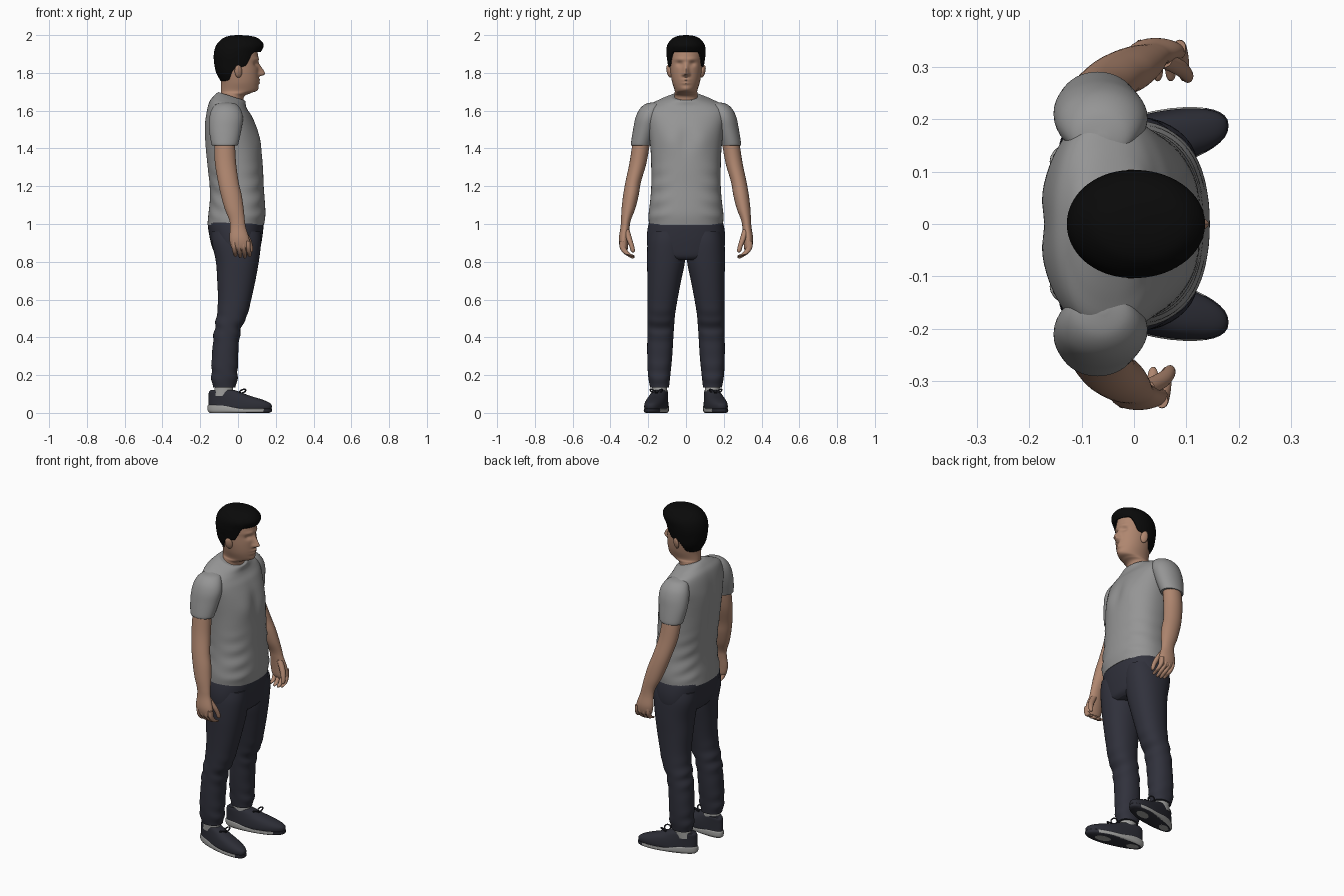
import bpy, bmesh, math
from mathutils import Vector

cube = bpy.data.objects.get("Cube")
if cube:
    bpy.data.objects.remove(cube, do_unlink=True)


def material(name, r, g, b):
    mat = bpy.data.materials.new(name)
    mat.use_nodes = True
    mat.diffuse_color = (r, g, b, 1)
    bsdf = mat.node_tree.nodes["Principled BSDF"]
    bsdf.inputs["Base Color"].default_value = (r, g, b, 1)
    bsdf.inputs["Roughness"].default_value = 0.8
    return mat


skin = material("skin", .43, .24, .16)
hair_black = material("hair black", .003, .003, .003)
shirt_grey = material("shirt grey", .3, .3, .3)
trouser_navy = material("trouser navy", .03, .031, .045)
shoe_navy = material("shoe navy", .025, .026, .036)
sole_grey = material("sole grey", .36, .36, .35)


def ramp(a, b, t):
    """Smooth step from 0 at a to 1 at b."""
    t = min(1, max(0, (t - a) / (b - a)))
    return t * t * (3 - 2 * t)


def bump(t, centre, width):
    return math.exp(-((t - centre) / width) ** 2)


def spline(rows, u):
    """Catmull-Rom sample of the section table at row position u."""
    i = min(int(u), len(rows) - 2)
    t = u - i
    a, b, c, d = (rows[min(max(k, 0), len(rows) - 1)] for k in range(i - 1, i + 3))
    return [q + t / 2 * (r - p + t * (2 * p - 5 * q + 4 * r - s + t * (3 * (q - r) + s - p)))
            for p, q, r, s in zip(a, b, c, d)]


def finish(obj):
    bpy.ops.object.select_all(action="DESELECT")
    obj.select_set(True)
    bpy.context.view_layer.objects.active = obj
    bpy.ops.object.shade_smooth_by_angle(angle=math.radians(50))
    return obj


def loft(name, rows, mats, side=1, sides=40, steps=6, power=2.0, shape=None, start=None, rule=None):
    """Skin over level sections given as (z, back x, front x, centre y, half width)."""
    bm = bmesh.new()
    last = len(rows) - 1
    count = last * steps
    rings = []
    for j in range(count + 1):
        ring = []
        for k in range(sides):
            a = math.tau * k / sides
            c, s = math.cos(a), math.sin(a)
            low = start(c) if start else 0
            z, x0, x1, yc, hw = spline(rows, low + (last - low) * j / count)
            px = math.copysign(abs(c) ** (2 / power), c)
            py = math.copysign(abs(s) ** (2 / power), s)
            v = Vector(((x0 + x1) / 2 + px * (x1 - x0) / 2, yc + py * hw, z))
            if shape:
                shape(v)
            v.y *= side
            ring.append(bm.verts.new(v))
        rings.append(ring)
    for lower, upper in zip(rings, rings[1:]):
        for k in range(sides):
            n = (k + 1) % sides
            bm.faces.new((lower[k], lower[n], upper[n], upper[k]))
    if not start:
        bm.faces.new(rings[0])
    bm.faces.new(rings[-1])
    bmesh.ops.recalc_face_normals(bm, faces=bm.faces)
    if rule:
        for f in bm.faces:
            f.material_index = rule(f.calc_center_median(), f.normal)
    mesh = bpy.data.meshes.new(name)
    bm.to_mesh(mesh)
    bm.free()
    for m in mats:
        mesh.materials.append(m)
    obj = bpy.data.objects.new(name, mesh)
    bpy.context.collection.objects.link(obj)
    return finish(obj)


# Head and neck: the face is pushed out and in on the front of the loft
def face(v):
    if v.x < .03:
        return
    y, z = abs(v.y), v.z
    v.x += .034 * bump(y, 0, .013) * ramp(1.778, 1.793, z) * (1 - ramp(1.79, 1.865, z))
    v.x += .010 * bump(y, .014, .008) * bump(z, 1.792, .01)
    v.x -= .012 * bump(y, .034, .017) * bump(z, 1.848, .013)
    v.x += .006 * bump(y, .03, .03) * bump(z, 1.872, .01)
    v.x += .009 * bump(y, 0, .022) * (bump(z, 1.763, .007) + bump(z, 1.746, .007))
    v.x += .006 * bump(y, 0, .025) * bump(z, 1.715, .014)


loft("head", [(1.6, -.11, .03, 0, .075), (1.67, -.09, .03, 0, .062), (1.692, -.09, .065, 0, .061),
              (1.708, -.09, .098, 0, .06), (1.75, -.09, .108, 0, .073), (1.8, -.1, .11, 0, .082),
              (1.85, -.11, .108, 0, .086), (1.9, -.11, .105, 0, .088), (1.95, -.1, .09, 0, .078),
              (1.98, -.05, .05, 0, .04)], [skin], sides=96, steps=8, shape=face)


# Hair cap: its lower edge follows a hairline set by direction
def hairline(c):
    back = .2 + 1.3 * ramp(-.5, 0, c)
    return back + .2 * ramp(.1, .4, c) + 1.55 * ramp(.42, .75, c)


hair = loft("hair", [(1.75, -.088, .06, 0, .062), (1.8, -.115, .09, 0, .088), (1.85, -.126, .105, 0, .097),
                     (1.9, -.128, .116, 0, .103), (1.945, -.116, .136, 0, .1), (1.98, -.085, .112, 0, .075),
                     (1.995, -.05, .07, 0, .045), (2, -.01, .01, 0, .008)],
            [hair_black], sides=80, start=hairline)
shell = hair.modifiers.new("thickness", "SOLIDIFY")
shell.thickness, shell.offset = .016, -1


# Shirt body: tilted collar, chest, spine groove and soft folds
def drape(v):
    v.z -= (v.x + .04) * .32 * ramp(1.56, 1.67, v.z)
    y = abs(v.y)
    if v.x > 0:
        v.x += .008 * bump(y, .085, .05) * bump(v.z, 1.44, .06)
        v.x -= .007 * bump(y, 0, .03) * bump(v.z, 1.45, .08)
    else:
        v.x += .014 * bump(y, 0, .035) * bump(v.z, 1.4, .15)
    fold = math.sin(v.z * 75 + y * 28 + v.x * 12) * ramp(.05, .16, y)
    v.x += .004 * fold * (1 - ramp(1.2, 1.36, v.z)) * ramp(1, 1.06, v.z)


loft("shirt_body", [(.995, -.162, .138, 0, .196), (1.05, -.157, .145, 0, .198), (1.12, -.15, .142, 0, .19),
                    (1.2, -.152, .136, 0, .184), (1.3, -.165, .132, 0, .184), (1.4, -.176, .124, 0, .188),
                    (1.5, -.18, .104, 0, .2), (1.57, -.172, .075, 0, .212), (1.62, -.155, .052, 0, .198),
                    (1.65, -.13, .042, 0, .145), (1.675, -.107, .04, 0, .086), (1.678, -.098, .033, 0, .074)],
     [shirt_grey], sides=72, power=2.25, shape=drape)

# Hips
loft("trouser_hips", [(.81, -.09, .09, 0, .12), (.83, -.115, .108, 0, .185), (.88, -.138, .12, 0, .204),
                      (.94, -.152, .13, 0, .207), (1, -.16, .135, 0, .198), (1.03, -.15, .125, 0, .185)],
     [trouser_navy], sides=56, power=2.3)


def trouser_folds(v):
    wave = math.sin(v.z * 80 + v.x * 25)
    v.x += .004 * wave * (bump(v.z, .45, .08) + bump(v.z, .2, .06))


for label, side in (("left", 1), ("right", -1)):
    # The left arm hangs a little further forward
    def swing(v):
        if side > 0:
            v.x += .034 * (1 - ramp(.92, 1.42, v.z))

    def toe_out(v):
        v.y *= .86 + .16 * ramp(-.16, .08, v.x)
        v.y += .152 + .2 * v.x

    def sole_wedge(v):
        v.z *= 1 - .45 * ramp(-.1, .03, v.x)
        toe_out(v)

    loft(label + "_sleeve", [(1.415, -.136, -.003, .237, .052), (1.43, -.142, .003, .236, .055),
                             (1.5, -.153, .018, .218, .062), (1.56, -.152, .026, .202, .066),
                             (1.605, -.14, .015, .188, .06), (1.635, -.115, -.01, .17, .045),
                             (1.645, -.07, -.05, .16, .01)], [shirt_grey], side)
    loft(label + "_arm", [(.855, -.01, .045, .322, .008), (.875, -.035, .064, .328, .021),
                          (.92, -.045, .06, .33, .026), (.98, -.042, .042, .323, .024),
                          (1.02, -.046, .036, .318, .026), (1.08, -.07, .03, .305, .036),
                          (1.15, -.09, .02, .292, .041), (1.22, -.105, .004, .28, .041),
                          (1.32, -.122, -.01, .255, .045), (1.42, -.125, -.016, .238, .046),
                          (1.5, -.115, -.02, .225, .045)], [skin], side, shape=swing)

    # Curled fingers and thumb
    for i, finger in enumerate(("little", "ring", "middle", "index")):
        x = -.022 + .025 * i
        tip = .815 + .007 * abs(i - 1.6)
        loft(f"{label}_{finger}_finger",
             [(tip, x + .006, x + .01, .282, .004), (tip + .008, x - .001, x + .018, .288, .014),
              (.845, x - .005, x + .018, .314, .017), (.875, x - .011, x + .014, .335, .016),
              (.91, x - .012, x + .012, .338, .014)], [skin], side, 16, 5, shape=swing)
    loft(label + "_thumb", [(.85, .067, .071, .28, .004), (.857, .059, .079, .281, .011),
                            (.885, .052, .078, .288, .013), (.92, .035, .068, .3, .015),
                            (.97, .005, .04, .315, .016)], [skin], side, 16, 5, shape=swing)

    # Trouser leg
    loft(label + "_trouser_leg", [(.135, -.133, -.012, .14, .05), (.2, -.141, -.002, .142, .059),
                                  (.3, -.138, 0, .139, .066), (.4, -.13, .008, .136, .069),
                                  (.46, -.122, .022, .134, .071), (.52, -.112, .05, .131, .073),
                                  (.6, -.106, .07, .124, .079), (.7, -.11, .092, .115, .089),
                                  (.8, -.117, .11, .106, .1), (.9, -.138, .122, .104, .1),
                                  (.96, -.14, .12, .104, .09)],
         [trouser_navy], side, power=2.2, shape=trouser_folds)

    # Sock, shoe upper and sole with a dark tread and two pale pads
    loft(label + "_sock", [(.09, -.13, -.02, .138, .038), (.15, -.12, -.03, .14, .04)], [sole_grey], side)
    loft(label + "_shoe_upper", [(.012, -.155, .17, 0, .05), (.03, -.157, .179, 0, .054),
                                 (.05, -.156, .172, 0, .053), (.07, -.156, .13, 0, .05),
                                 (.09, -.155, .065, 0, .046), (.11, -.154, .012, 0, .042),
                                 (.12, -.146, -.015, 0, .038)],
         [shoe_navy], side, power=2.3, shape=toe_out)

    loft(label + "_sole", [(0, -.15, .165, 0, .048), (.012, -.16, .178, 0, .056), (.036, -.161, .181, 0, .056),
                           (.042, -.156, .176, 0, .05)], [sole_grey, shoe_navy], side, power=2.3,
         shape=sole_wedge, rule=lambda c, n: int(n.z < -.8 or c.x > .13))
    for part, x, length in (("heel", -.1, .035), ("toe", .08, .045)):
        loft(f"{label}_{part}_pad", [(-.0005, x - length, x + length, 0, .025),
                                     (.003, x - length, x + length, 0, .025)],
             [sole_grey], side, shape=toe_out)

    # Lace bow: two loops over the instep
    for turn in (-1, 1):
        bpy.ops.mesh.primitive_torus_add(major_radius=.017, minor_radius=.004, major_segments=20,
                                         minor_segments=8, rotation=(.5 * turn, -.4, 0),
                                         location=(.025, side * .157 + turn * .018, .115))
        bow = bpy.context.object
        bow.name = f"{label}_lace_loop"
        bow.data.materials.append(shoe_navy)
        finish(bow)

    # Ear
    bpy.ops.mesh.primitive_uv_sphere_add(segments=24, ring_count=14, location=(.002, side * .09, 1.808),
                                         rotation=(side * -.2, -.15, side * -.35))
    ear = bpy.context.object
    ear.name = label + "_ear"
    ear.scale = (.021, .011, .034)
    ear.data.materials.append(skin)
    finish(ear)
